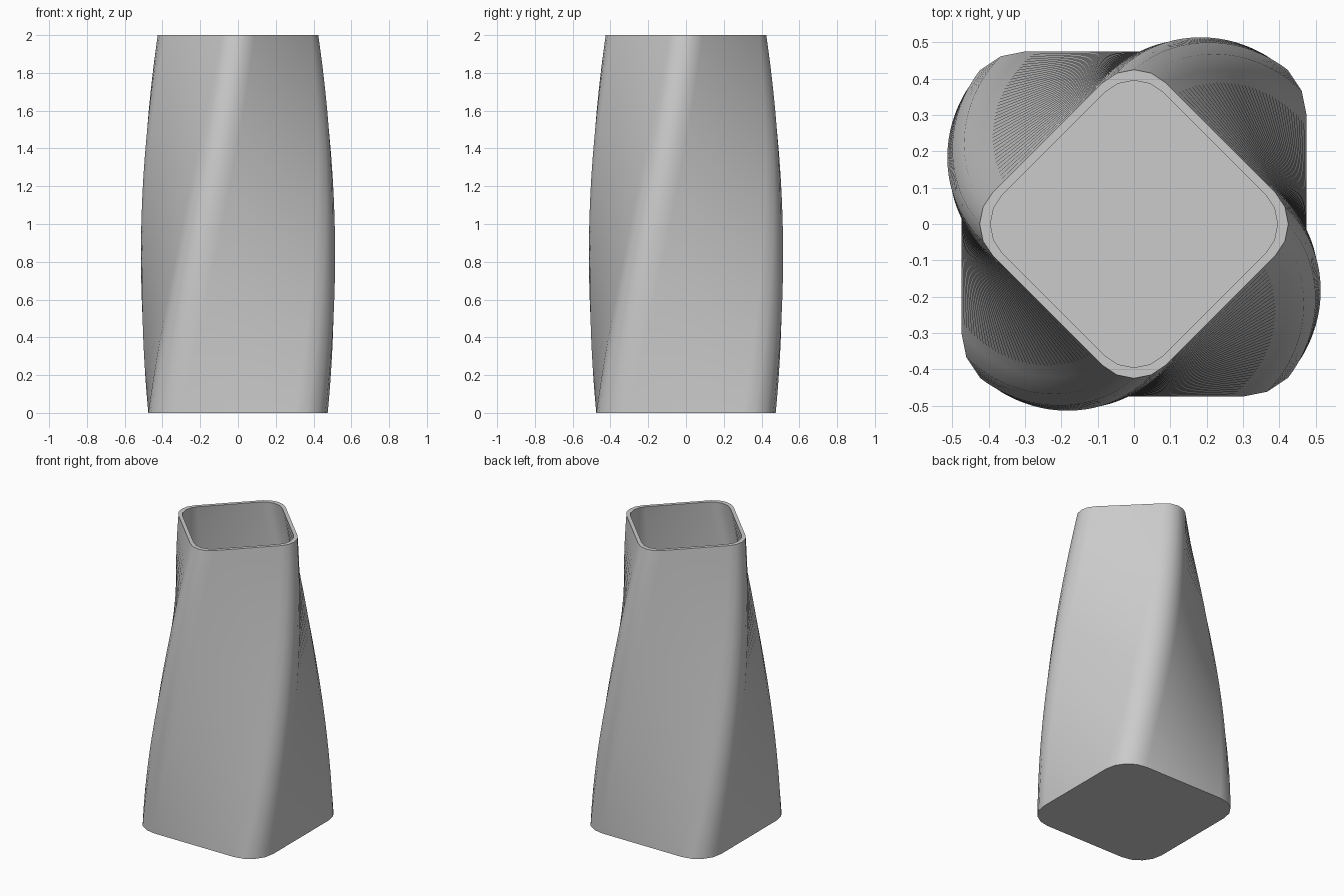
import bpy
import bmesh
from math import cos, sin, pi, radians

cube = bpy.data.objects.get("Cube")
if cube:
    bpy.data.objects.remove(cube, do_unlink=True)

HEIGHT = 2.0
HALF = 0.475          # half width of the foot
RADIUS = 0.175        # corner radius of the foot
LAYERS = 40
CORNER_STEPS = 4
TWIST = radians(45)
INNER = 0.93          # inner wall relative to outer wall
FLOOR = 0.05


def profile():
    """Rounded square, counter-clockwise."""
    points = []
    for corner in range(4):
        middle = pi / 4 + corner * pi / 2
        cx = (HALF - RADIUS) * (1 if cos(middle) > 0 else -1)
        cy = (HALF - RADIUS) * (1 if sin(middle) > 0 else -1)
        for i in range(CORNER_STEPS + 1):
            a = middle - pi / 4 + i * pi / 2 / CORNER_STEPS
            points.append((cx + RADIUS * cos(a), cy + RADIUS * sin(a)))
    return points


def add_ring(bm, z, wall):
    """Profile at height z, turned and tapered."""
    t = z / HEIGHT
    s = wall * (1 - 0.097 * t - 0.194 * t * t)
    c, n = cos(TWIST * t), sin(TWIST * t)
    return [bm.verts.new((s * (x * c - y * n), s * (x * n + y * c), z))
            for x, y in profile()]


def bridge(bm, low, high):
    count = len(low)
    for i in range(count):
        j = (i + 1) % count
        bm.faces.new((low[i], low[j], high[j], high[i]))


# Outer wall going up, rim, then inner wall going down to the floor
bm = bmesh.new()
rings = [add_ring(bm, HEIGHT * i / LAYERS, 1) for i in range(LAYERS + 1)]
rings += [add_ring(bm, HEIGHT - (HEIGHT - FLOOR) * i / LAYERS, INNER)
          for i in range(LAYERS + 1)]
for low, high in zip(rings, rings[1:]):
    bridge(bm, low, high)
bm.faces.new(list(reversed(rings[0])))
bm.faces.new(rings[-1])
bmesh.ops.recalc_face_normals(bm, faces=bm.faces[:])

mesh = bpy.data.meshes.new("twisted_vase")
bm.to_mesh(mesh)
bm.free()
vase = bpy.data.objects.new("twisted_vase", mesh)
bpy.context.collection.objects.link(vase)

# Plain grey finish
grey = bpy.data.materials.new("light_grey")
grey.use_nodes = True
colour = (0.6, 0.6, 0.6, 1)
grey.diffuse_color = colour
grey.node_tree.nodes["Principled BSDF"].inputs["Base Color"].default_value = colour
mesh.materials.append(grey)

# Smooth sides with a crisp rim and foot
bpy.ops.object.select_all(action="DESELECT")
vase.select_set(True)
bpy.context.view_layer.objects.active = vase
bpy.ops.object.shade_smooth_by_angle(angle=radians(35))
